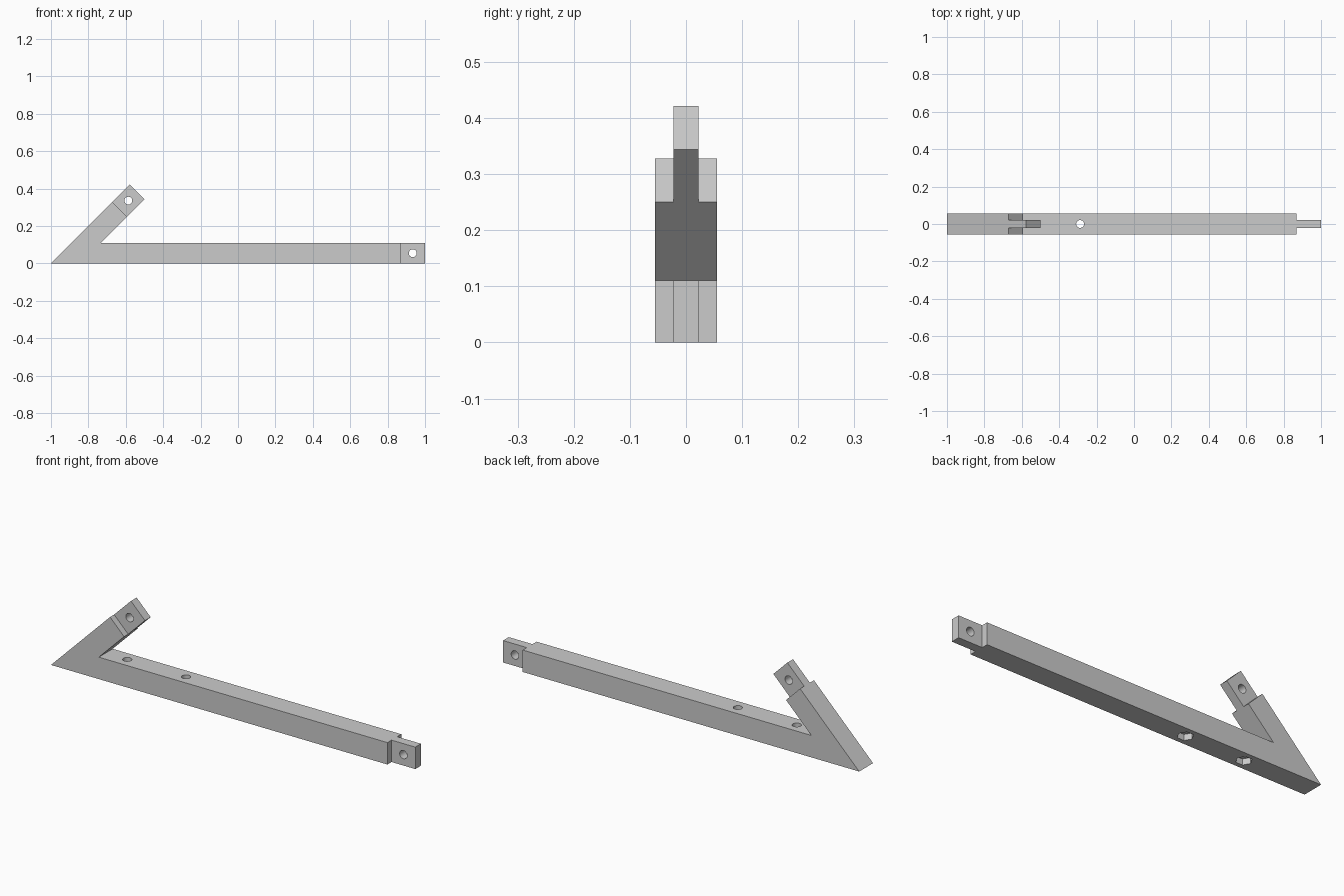
import bpy, bmesh
from math import radians, sqrt
from mathutils import Vector

if "Cube" in bpy.data.objects:
    bpy.data.objects.remove(bpy.data.objects["Cube"])

# Main dimensions
T = 0.11                 # square section of both bars
HALF = T / 2
TENON = 0.0225           # half thickness of the tenons
TENON_LEN = 0.132
ARM_LEN = 0.596          # outer edge of the sloping arm
HOLE_R = 0.021
ALONG = Vector((1, 0, 1)).normalized()
ACROSS = Vector((1, 0, -1)).normalized()
TIP = Vector((-1, 0, 0))

grey = bpy.data.materials.new("plain_grey")
grey.use_nodes = True
colour = (0.6, 0.6, 0.6, 1)
grey.diffuse_color = colour
grey.node_tree.nodes["Principled BSDF"].inputs["Base Color"].default_value = colour


def prism(name, outline, y0, y1):
    """Extrude an x-z outline from y0 to y1."""
    bm = bmesh.new()
    face = bm.faces.new([bm.verts.new((p[0], y0, p[1])) for p in outline])
    ext = bmesh.ops.extrude_face_region(bm, geom=[face])
    moved = [v for v in ext["geom"] if isinstance(v, bmesh.types.BMVert)]
    bmesh.ops.translate(bm, verts=moved, vec=(0, y1 - y0, 0))
    bmesh.ops.recalc_face_normals(bm, faces=bm.faces)
    mesh = bpy.data.meshes.new(name)
    bm.to_mesh(mesh)
    bm.free()
    obj = bpy.data.objects.new(name, mesh)
    bpy.context.collection.objects.link(obj)
    mesh.materials.append(grey)
    return obj


def drill(name, centre, radius, depth, sides=32, rotation=(0, 0, 0)):
    bpy.ops.mesh.primitive_cylinder_add(vertices=sides, radius=radius, depth=depth,
                                        location=centre, rotation=rotation)
    obj = bpy.context.object
    obj.name = name
    obj.data.materials.append(grey)
    return obj


def arm_point(along, across):
    p = TIP + ALONG * along + ACROSS * across
    return (p.x, p.z)


# Bar and sloping arm as one outline
inner_x = -1 + T * sqrt(2) + T
bracket = prism("angled_bracket",
                [(-1, 0), (1, 0), (1, T), (inner_x, T),
                 arm_point(ARM_LEN, T), arm_point(ARM_LEN, 0)], -HALF, HALF)

cutters = []

# Cheeks removed on both sides to leave the tenons
shoulder = ARM_LEN - TENON_LEN
M = 0.02
for side in (-1, 1):
    y0, y1 = sorted((side * TENON, side * (HALF + M)))
    cutters.append(prism("bar_cheek_cutter",
                         [(1 - TENON_LEN, -M), (1 + M, -M),
                          (1 + M, T + M), (1 - TENON_LEN, T + M)], y0, y1))
    cutters.append(prism("arm_cheek_cutter",
                         [arm_point(shoulder, -M), arm_point(shoulder, T + M),
                          arm_point(ARM_LEN + M, T + M), arm_point(ARM_LEN + M, -M)], y0, y1))

# Pin holes through the tenons
ax, az = arm_point(ARM_LEN - TENON_LEN / 2, HALF)
for x, z in ((1 - TENON_LEN / 2, HALF), (ax, az)):
    cutters.append(drill("pin_hole_cutter", (x, 0, z), HOLE_R, 0.2,
                         rotation=(radians(90), 0, 0)))

# Bolt holes through the bar with hexagonal nut pockets underneath
for x in (-0.615, -0.288):
    cutters.append(drill("bolt_hole_cutter", (x, 0, HALF), HOLE_R, T + M))
    cutters.append(drill("nut_pocket_cutter", (x, 0, 0), 0.037, 0.06, sides=6,
                         rotation=(0, 0, radians(30))))

# Apply the cuts
for cutter in cutters:
    cutter.hide_render = True
    mod = bracket.modifiers.new(cutter.name, "BOOLEAN")
    mod.operation = "DIFFERENCE"
    mod.solver = "EXACT"
    mod.object = cutter
bpy.ops.object.select_all(action="DESELECT")
bpy.context.view_layer.objects.active = bracket
bracket.select_set(True)
for mod in list(bracket.modifiers):
    bpy.ops.object.modifier_apply(modifier=mod.name)
for cutter in cutters:
    bpy.data.objects.remove(cutter)

# Smooth the hole walls, keep edges sharp
bpy.ops.object.shade_smooth_by_angle(angle=radians(30))
